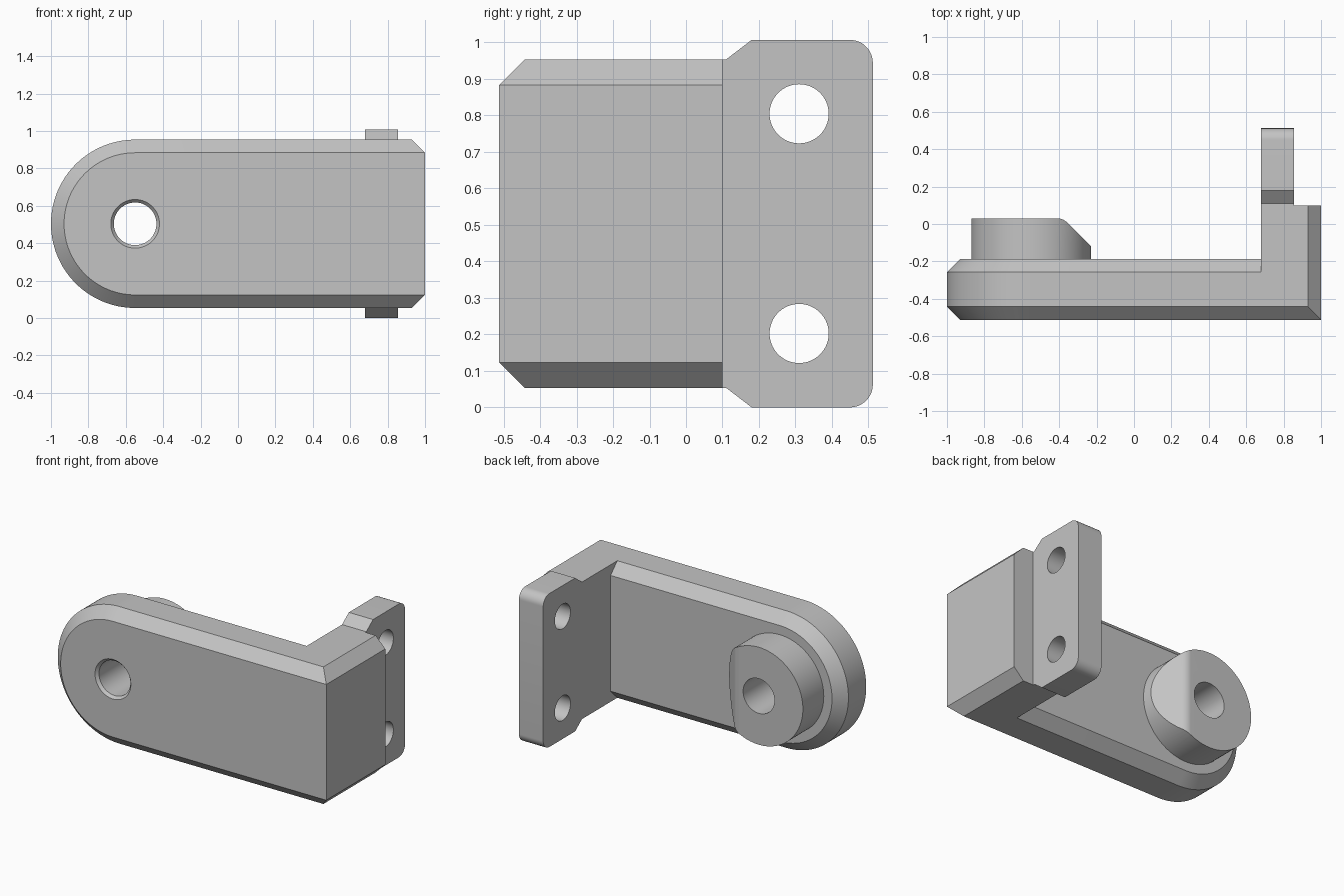
import bpy, bmesh
from math import pi, cos, sin, tan
from mathutils import Matrix, Vector

cube = bpy.data.objects.get("Cube")
if cube:
    bpy.data.objects.remove(cube, do_unlink=True)

MID = 0.5035                     # centre height
HALF, CH = 0.45, 0.07            # arm half height, chamfer size
FRONT, BACK = -0.512, -0.187     # arm faces
INNER, EYE_X = 0.679, -0.55      # block inner wall, eye centre

steel = bpy.data.materials.new("grey_metal")
steel.use_nodes = True
grey = (0.55, 0.55, 0.55, 1)
steel.diffuse_color = grey
steel.node_tree.nodes["Principled BSDF"].inputs["Base Color"].default_value = grey


def loft(name, rings):
    """Closed solid through rings of equal point count."""
    bm = bmesh.new()
    loops = [[bm.verts.new(p) for p in ring] for ring in rings]
    n = len(loops[0])
    for a, b in zip(loops, loops[1:]):
        for i in range(n):
            j = (i + 1) % n
            bm.faces.new((a[i], a[j], b[j], b[i]))
    bm.faces.new(loops[0])
    bm.faces.new(loops[-1])
    bmesh.ops.remove_doubles(bm, verts=bm.verts, dist=1e-5)
    bmesh.ops.recalc_face_normals(bm, faces=bm.faces)
    mesh = bpy.data.meshes.new(name)
    bm.to_mesh(mesh)
    bm.free()
    mesh.materials.append(steel)
    obj = bpy.data.objects.new(name, mesh)
    bpy.context.collection.objects.link(obj)
    return obj


def boolean(target, tool, operation):
    mod = target.modifiers.new(operation, 'BOOLEAN')
    mod.operation, mod.object, mod.solver = operation, tool, 'EXACT'
    bpy.context.view_layer.objects.active = target
    bpy.ops.object.modifier_apply(modifier=mod.name)
    bpy.data.objects.remove(tool, do_unlink=True)


def lathe(name, axis, centre, stations, sides=96):
    """Round solid along 'x' or 'y' from (position, radius) stations."""
    rings = []
    for pos, r in stations:
        ring = []
        for i in range(sides):
            u, v = r * cos(2 * pi * i / sides), r * sin(2 * pi * i / sides)
            ring.append((pos, centre[0] + u, centre[1] + v) if axis == 'x'
                        else (centre[0] + u, pos, centre[1] + v))
        rings.append(ring)
    return loft(name, rings)


def fillet(corner, before, after, radius, steps=12):
    """Arc points that round a corner between two neighbouring points."""
    c = Vector(corner)
    d1, d2 = (Vector(before) - c).normalized(), (Vector(after) - c).normalized()
    half = d1.angle(d2) / 2
    t, reach = radius / tan(half), radius / sin(half)
    centre = c + (d1 + d2).normalized() * reach
    start, end = c + d1 * t - centre, c + d2 * t - centre
    sweep = start.angle_signed(end)
    return [tuple(centre + Matrix.Rotation(-sweep * i / steps, 2) @ start)
            for i in range(steps + 1)]


def arm_ring(y, inset, right=1.0, chamfered=True, steps=64):
    """Arm outline: round left end, right end with sloped corners."""
    r = HALF - inset
    pts = [(EYE_X + r * cos(a), r * sin(a))
           for a in (pi / 2 + pi * i / steps for i in range(steps + 1))]
    if chamfered:
        pts += [(right - CH + inset, -r), (right, CH - HALF),
                (right, HALF - CH), (right - CH + inset, r)]
    else:
        pts += [(right, -r), (right, r)]
    return [(x, y, MID + z) for x, z in pts]


# Arm with chamfered front rim
body = loft("bracket_body", [arm_ring(FRONT, CH), arm_ring(FRONT + CH, 0),
                             arm_ring(BACK - CH, 0)])

# Chamfered back rim of the arm, stopping at the block
rim = loft("arm_back_rim", [arm_ring(BACK - CH, 0, INNER, False),
                            arm_ring(BACK, CH, INNER, False)])
boolean(body, rim, 'UNION')

# Corner block turning backward
section = [(INNER, -HALF), (1 - CH, -HALF), (1, CH - HALF),
           (1, HALF - CH), (1 - CH, HALF), (INNER, HALF)]
block = loft("corner_block", [[(x, y, MID + z) for x, z in section]
                              for y in (BACK - CH, 0.1)])
boolean(body, block, 'UNION')

# Mounting plate with flared shoulders and rounded rear corners
tip = (0.512, MID)
upper = [(0.1, HALF), (0.11, HALF), (0.18, MID)]
upper += fillet(tip, (0.18, MID), (0.512, 0), 0.063)
outline = upper + [(y, -z) for y, z in reversed(upper)]
plate = loft("mounting_plate", [[(x, y, MID + z) for y, z in outline]
                                for x in (INNER, 0.855)])
boolean(body, plate, 'UNION')

# Round boss, trimmed by a slope with a softened edge
boss = lathe("boss", 'y', (EYE_X, MID), [(BACK - 0.03, 0.32), (0.03, 0.32)])
trim = [(-1, -0.4), (0, -0.4), (0, -0.35)]
trim += fillet((-0.38, 0.03), (0, -0.35), (-1, 0.03), 0.07)
trim += [(-1, 0.03)]
trimmer = loft("boss_trimmer", [[(x, y, z) for x, y in trim] for z in (0, 1)])
boolean(boss, trimmer, 'INTERSECT')
boolean(body, boss, 'UNION')

# Countersunk eye hole through arm and boss
eye = lathe("eye_cutter", 'y', (EYE_X, MID),
            [(FRONT - 0.02, 0.148), (FRONT + 0.018, 0.114), (0.2, 0.114)])
boolean(body, eye, 'DIFFERENCE')

# Two screw holes through the plate
for side in (-1, 1):
    hole = lathe("screw_cutter", 'x', (0.31, MID + side * 0.301),
                 [(0.5, 0.081), (1.1, 0.081)], 64)
    boolean(body, hole, 'DIFFERENCE')

# Merge flat areas and smooth only the rounded surfaces
bm = bmesh.new()
bm.from_mesh(body.data)
bmesh.ops.remove_doubles(bm, verts=bm.verts, dist=1e-5)
bmesh.ops.dissolve_limit(bm, angle_limit=0.005, verts=bm.verts, edges=bm.edges)
bm.to_mesh(body.data)
bm.free()
bpy.ops.object.select_all(action='DESELECT')
body.select_set(True)
bpy.context.view_layer.objects.active = body
bpy.ops.object.shade_smooth_by_angle(angle=pi / 7)
